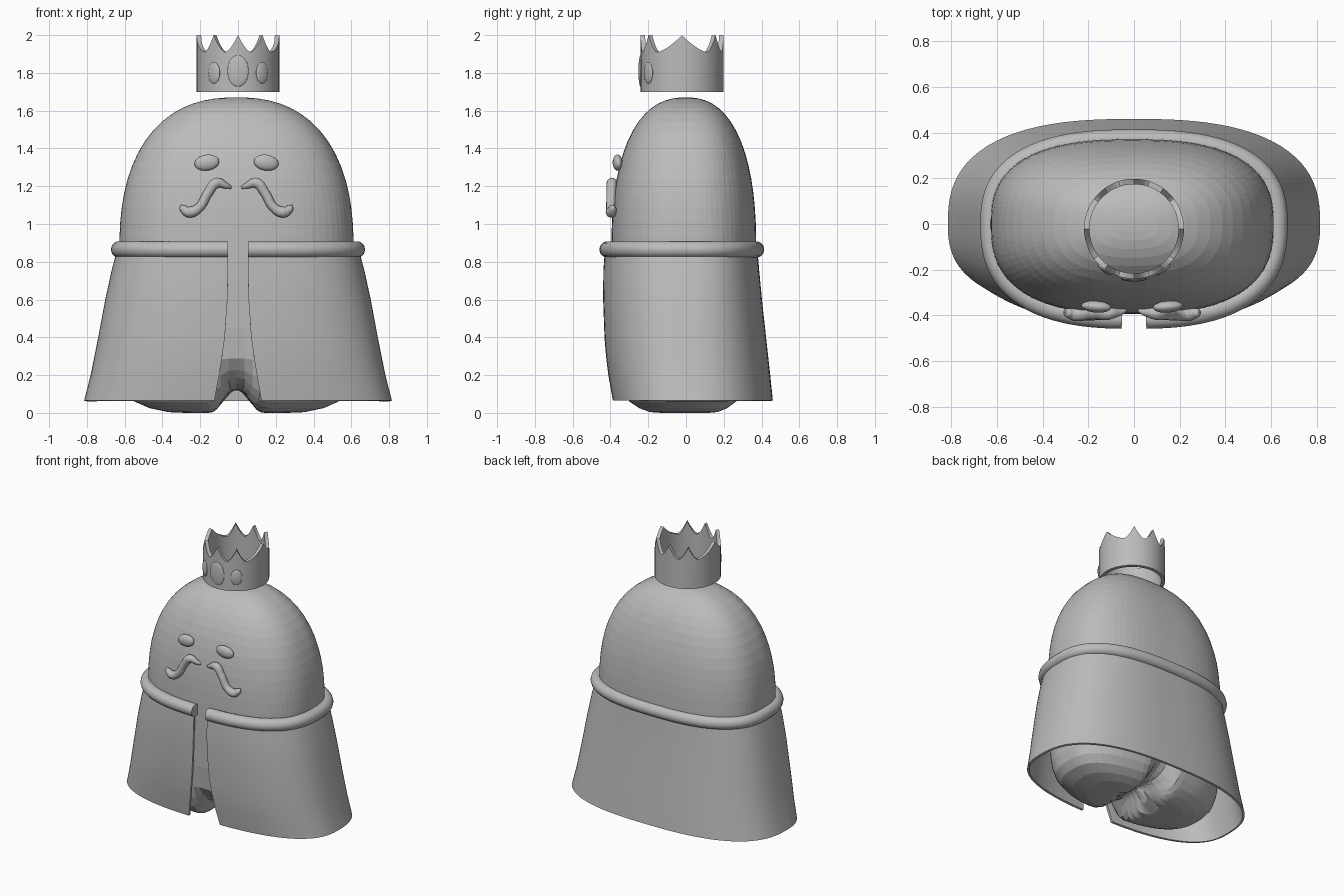
import bpy, bmesh
from math import sin, cos, atan, pi, exp, radians

if "Cube" in bpy.data.objects:
    bpy.data.objects.remove(bpy.data.objects["Cube"], do_unlink=True)

grey = bpy.data.materials.new("plain_grey")
grey.use_nodes = True
COLOUR = (0.5, 0.5, 0.5, 1)
grey.diffuse_color = COLOUR
grey.node_tree.nodes["Principled BSDF"].inputs["Base Color"].default_value = COLOUR

ROUND = 2.6  # squareness of the rounded outlines


def add_object(name, data):
    ob = bpy.data.objects.new(name, data)
    bpy.context.scene.collection.objects.link(ob)
    data.materials.append(grey)
    return ob


def outline(t, hx, front, back):
    """Point on a squarish oval; t runs from the front towards +x."""
    s, c = sin(t), cos(t)
    r = (abs(s) ** ROUND + abs(c) ** ROUND) ** (-1 / ROUND)
    return hx * s * r, -c * r * (front if c > 0 else back)


def open_outline(gap, hx, front, back, count):
    """Outline points that leave a gap of half width gap at the front."""
    start = atan(gap / hx)
    return [outline(start + (2 * pi - 2 * start) * i / (count - 1), hx, front, back)
            for i in range(count)]


def loft(name, rings, closed, caps=False, smooth=False):
    bm = bmesh.new()
    rows = [[bm.verts.new(p) for p in ring] for ring in rings]
    n = len(rows[0])
    for low, high in zip(rows, rows[1:]):
        for i in range(n if closed else n - 1):
            j = (i + 1) % n
            bm.faces.new((low[i], low[j], high[j], high[i]))
    if caps:
        bm.faces.new(rows[0][::-1])
        bm.faces.new(rows[-1])
    for f in bm.faces:
        f.smooth = smooth
    mesh = bpy.data.meshes.new(name)
    bm.to_mesh(mesh)
    bm.free()
    return add_object(name, mesh)


def thicken(ob, thickness):
    mod = ob.modifiers.new("thickness", "SOLIDIFY")
    mod.thickness = thickness
    mod.offset = -1


def ellipsoid(name, location, size, rotation):
    mesh = bpy.data.meshes.new(name)
    bm = bmesh.new()
    bmesh.ops.create_uvsphere(bm, u_segments=32, v_segments=16, radius=1)
    for f in bm.faces:
        f.smooth = True
    bm.to_mesh(mesh)
    bm.free()
    ob = add_object(name, mesh)
    ob.location, ob.scale, ob.rotation_euler = location, size, rotation


# Body: height, half width, front depth, back depth of the lower half
body_profile = [
    (0.0, 0.02, 0.01, 0.01), (0.0, 0.09, 0.05, 0.045), (0.0, 0.18, 0.1, 0.09),
    (0.0, 0.27, 0.15, 0.135), (0.004, 0.36, 0.2, 0.175), (0.025, 0.46, 0.255, 0.225),
    (0.06, 0.54, 0.305, 0.27), (0.11, 0.58, 0.34, 0.305), (0.18, 0.6, 0.365, 0.335),
    (0.28, 0.61, 0.38, 0.355), (0.45, 0.615, 0.39, 0.365), (0.7, 0.619, 0.395, 0.372),
    (0.86, 0.62, 0.395, 0.372)]
# Domed head: a full, slightly square curve up to the top
DOME_Z, DOME_H, DOME_STEPS, DOME_POWER = 0.86, 0.81, 17, 2.4
for k in range(1, DOME_STEPS):
    a = k / DOME_STEPS * pi / 2
    r = (sin(a) ** DOME_POWER + cos(a) ** DOME_POWER) ** (-1 / DOME_POWER)
    s = r * cos(a)
    body_profile.append((DOME_Z + DOME_H * r * sin(a), 0.62 * s, 0.395 * s, 0.372 * s))
body_profile.append((DOME_Z + DOME_H, 0.015, 0.01, 0.01))

SEG = 88
BODY_X = -0.008
body_rings = []
for z, hx, front, back in body_profile:
    ring = []
    for i in range(SEG):
        x, y = outline(2 * pi * i / SEG, hx, front, back)
        # The cleft between the two stubby feet
        cleft = exp(-abs(x / 0.085) ** 3) * max(0, 1 - z / 0.3)
        ring.append((x + BODY_X, y * (1 - 0.25 * cleft), z + 0.12 * cleft))
    body_rings.append(ring)
loft("body", body_rings, True, caps=True)

# Cape: height, half width, front depth, back depth, half gap
cape_profile = [
    (0.065, 0.815, 0.388, 0.46, 0.125), (0.2, 0.78, 0.412, 0.446, 0.1),
    (0.3, 0.76, 0.424, 0.435, 0.084), (0.4, 0.74, 0.432, 0.424, 0.07),
    (0.6, 0.703, 0.439, 0.402, 0.056), (0.75, 0.67, 0.438, 0.388, 0.053),
    (0.865, 0.64, 0.43, 0.378, 0.053)]
cape = loft("cape", [[(x, y, z) for x, y in open_outline(gap, hx, f, b, 97)]
                     for z, hx, f, b, gap in cape_profile], False, smooth=True)
thicken(cape, 0.015)


def tube(name, points, radius, radii=None, bezier=False):
    curve = bpy.data.curves.new(name, "CURVE")
    curve.dimensions = "3D"
    curve.bevel_depth = radius
    curve.bevel_resolution = 5
    curve.use_fill_caps = True
    spline = curve.splines.new("BEZIER" if bezier else "POLY")
    target = spline.bezier_points if bezier else spline.points
    target.add(len(points) - 1)
    for i, (pt, p) in enumerate(zip(target, points)):
        if bezier:
            pt.co = p
            pt.handle_left_type = pt.handle_right_type = "AUTO"
            pt.radius = radii[i]
        else:
            pt.co = (*p, 1)
    return add_object(name, curve)


# Rolled collar
tube("collar", [(x, y, 0.865) for x, y in open_outline(0.053, 0.629, 0.415, 0.37, 97)], 0.044)

# Face
moustache = [(0.028, -0.378, 1.193), (0.055, -0.386, 1.203), (0.105, -0.392, 1.217),
             (0.15, -0.395, 1.165), (0.2, -0.397, 1.085), (0.25, -0.395, 1.063),
             (0.285, -0.388, 1.085), (0.294, -0.383, 1.1)]
widths = [0.25, 0.55, 0.95, 0.85, 0.85, 1, 0.65, 0.15]
for side, word in ((1, "left"), (-1, "right")):
    ellipsoid(word + "_eye", (BODY_X + side * 0.157, -0.362, 1.325), (0.066, 0.026, 0.042),
              (0, side * 0.15, side * 0.08))
    tube(word + "_moustache", [(BODY_X + side * x, y, z) for x, y, z in moustache],
         0.03, widths, bezier=True)

# Crown, floating above the head
CROWN_Y, CROWN_R = -0.021, 0.219
valleys = [18, 53, 127, 162, 198, 233, 307, 342]
peaks = [0, 36, 90, 144, 180, 216, 270, 324, 360]
marks = sorted([(a, 0) for a in valleys] + [(a, 1) for a in peaks])
rim = []
STEPS = 6
for (a, ha), (b, hb) in zip(marks, marks[1:]):
    for k in range(STEPS):
        u = k / STEPS
        rise = ha + (hb - ha) * u
        rim.append((radians(a + (b - a) * u), 1.91 + 0.09 * rise ** 1.6))
crown_rings = [[(CROWN_R * sin(a), CROWN_Y - CROWN_R * cos(a), 1.7 + (top - 1.7) * f)
                for a, top in rim] for f in (0, 1)]
crown = loft("crown", crown_rings, True, smooth=True)
thicken(crown, 0.024)

# Crown jewels
for name, angle, size in (("centre_jewel", 0, (0.056, 0.012, 0.083)),
                          ("left_jewel", 0.62, (0.038, 0.012, 0.056)),
                          ("right_jewel", -0.62, (0.038, 0.012, 0.056))):
    ellipsoid(name, (CROWN_R * sin(angle), CROWN_Y - CROWN_R * cos(angle),
                     1.81 if angle == 0 else 1.8), size, (0, 0, angle))

# Crisp edges on the thickened parts
for ob in (cape, crown):
    bpy.ops.object.select_all(action="DESELECT")
    ob.select_set(True)
    bpy.context.view_layer.objects.active = ob
    bpy.ops.object.modifier_apply(modifier="thickness")
    bpy.ops.object.shade_smooth_by_angle(angle=radians(35))
